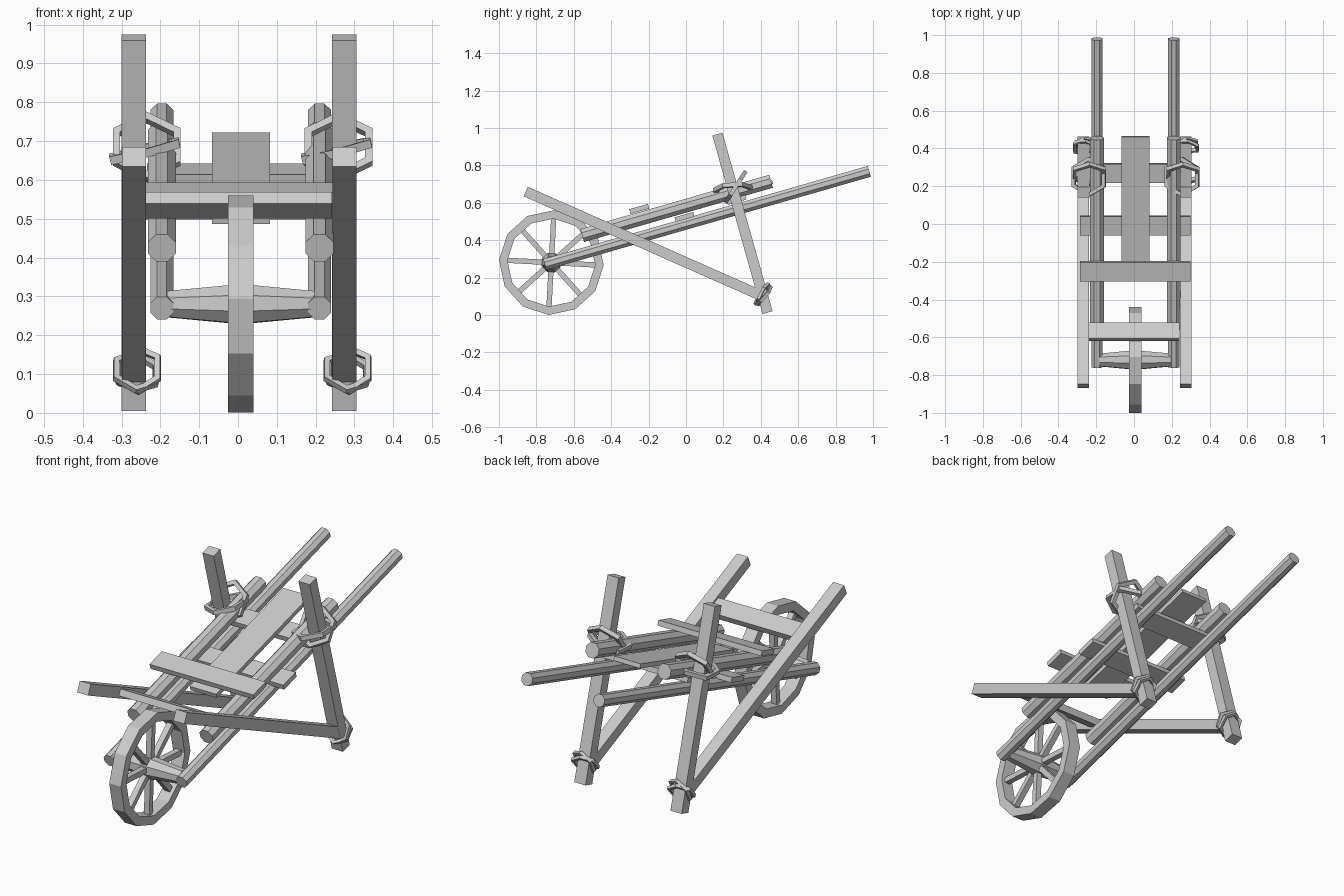
import bpy, bmesh, math
from mathutils import Matrix, Vector

cube = bpy.data.objects.get("Cube")
if cube:
    bpy.data.objects.remove(cube)

# One plain grey for everything
grey = bpy.data.materials.new("weathered_grey")
grey.use_nodes = True
colour = (0.6, 0.6, 0.6, 1)
grey.diffuse_color = colour
grey.node_tree.nodes["Principled BSDF"].inputs["Base Color"].default_value = colour


def finish(name, bm, matrix):
    bm.transform(matrix)
    bmesh.ops.recalc_face_normals(bm, faces=bm.faces)
    mesh = bpy.data.meshes.new(name)
    bm.to_mesh(mesh)
    bm.free()
    mesh.materials.append(grey)
    obj = bpy.data.objects.new(name, mesh)
    bpy.context.collection.objects.link(obj)
    return obj


def slope(x, start, end):
    """Frame at the middle of a side-view line, local y along it; also its length."""
    a, b = Vector((x, *start)), Vector((x, *end))
    d = b - a
    return Matrix.Translation((a + b) / 2) @ Matrix.Rotation(math.atan2(d.z, d.y), 4, 'X'), d.length


def beam(name, x, start, end, width, thick):
    matrix, length = slope(x, start, end)
    bm = bmesh.new()
    bmesh.ops.create_cube(bm, size=1)
    finish(name, bm, matrix @ Matrix.Diagonal((width, length, thick, 1)))


def pole(name, x, start, end, radius):
    matrix, length = slope(x, start, end)
    bm = bmesh.new()
    r = radius / math.cos(math.pi / 8)
    bmesh.ops.create_cone(bm, cap_ends=True, segments=8, radius1=r, radius2=r, depth=length)
    finish(name, bm, matrix @ Matrix.Rotation(math.pi / 2, 4, 'X') @ Matrix.Rotation(math.pi / 8, 4, 'Z'))


def ring(name, profile, steps, matrix):
    """Spin an (axial, radial) profile loop around local x."""
    bm = bmesh.new()
    verts = [bm.verts.new((a, r, 0)) for a, r in profile]
    edges = [bm.edges.new((v, verts[(i + 1) % len(verts)])) for i, v in enumerate(verts)]
    bmesh.ops.spin(bm, geom=verts + edges, cent=(0, 0, 0), axis=(1, 0, 0),
                   angle=math.tau, steps=steps, use_merge=True)
    bmesh.ops.remove_doubles(bm, verts=bm.verts, dist=0.0005)
    finish(name, bm, matrix)


def rope(name, centre, radius, thick, pitch, roll):
    """Six-sided loop of square cord, tilted by pitch about x and roll about y."""
    t = thick
    matrix = (Matrix.Translation(centre) @ Matrix.Rotation(math.radians(pitch), 4, 'X')
              @ Matrix.Rotation(math.radians(roll), 4, 'Y') @ Matrix.Rotation(-math.pi / 2, 4, 'Y'))
    ring(name, [(-t, radius - t), (t, radius - t), (t, radius + t), (-t, radius + t)], 6, matrix)


# Wheel: rim, spokes and barrel axle
HUB = Matrix.Translation((0.007, -0.72, 0.28)) @ Matrix.Rotation(math.radians(-3), 4, 'X')
ring("wheel_rim", [(-0.033, 0.235), (0.033, 0.235), (0.033, 0.28), (-0.033, 0.28)], 12, HUB)
for i in range(8):
    bm = bmesh.new()
    bmesh.ops.create_cube(bm, size=1)
    finish(f"wheel_spoke_{i + 1}", bm, HUB @ Matrix.Rotation(i * math.tau / 8, 4, 'X')
           @ Matrix.Translation((0, 0.13, 0)) @ Matrix.Diagonal((0.03, 0.22, 0.028, 1)))
for side, name in ((-1, "axle_right"), (1, "axle_left")):
    bm = bmesh.new()
    bmesh.ops.create_cone(bm, cap_ends=True, segments=8, radius1=0.055, radius2=0.036, depth=0.19)
    finish(name, bm, HUB @ Matrix.Translation((side * 0.095, 0, 0))
           @ Matrix.Rotation(side * math.pi / 2, 4, 'Y') @ Matrix.Rotation(math.pi / 8, 4, 'Z'))

# Paired poles, legs, braces and rope lashings
for side, name in ((-1, "right"), (1, "left")):
    px = 0.007 + side * 0.203
    lx = 0.003 + side * 0.271
    pole("handle_pole_" + name, px, (-0.755, 0.27), (0.98, 0.768), 0.03)
    pole("bed_pole_" + name, px, (-0.555, 0.425), (0.455, 0.715), 0.036)
    beam("leg_" + name, lx, (0.436, 0.013), (0.168, 0.967), 0.063, 0.056)
    beam("brace_" + name, lx, (-0.857, 0.66), (0.41, 0.1), 0.062, 0.055)
    rx = 0.007 + side * 0.247
    rope("upper_rope_flat_" + name, (rx, 0.25, 0.675), 0.095, 0.011, 4, -14)
    rope("upper_rope_steep_" + name, (rx + 0.005, 0.265, 0.685), 0.09, 0.011, 57, 0)
    for i, pitch in enumerate((48, 64)):
        rope(f"lower_rope_{i + 1}_{name}", (lx + 0.005 + 0.006 * i, 0.412, 0.105 + 0.006 * i),
             0.06, 0.008, pitch, 12 - 24 * i)

# Planks: the front one sits between the braces, the rest follow the bed poles
beam("front_plank", 0.002, (-0.613, 0.554), (-0.527, 0.516), 0.48, 0.033)
beam("upper_cross_plank", 0.006, (-0.3, 0.553), (-0.2, 0.581), 0.585, 0.026)
beam("middle_cross_plank", 0.006, (-0.058, 0.51), (0.042, 0.538), 0.585, 0.026)
beam("rear_cross_plank", 0.006, (0.22, 0.601), (0.32, 0.63), 0.48, 0.026)
beam("long_bed_plank", 0.008, (-0.29, 0.497), (0.463, 0.711), 0.15, 0.022)
